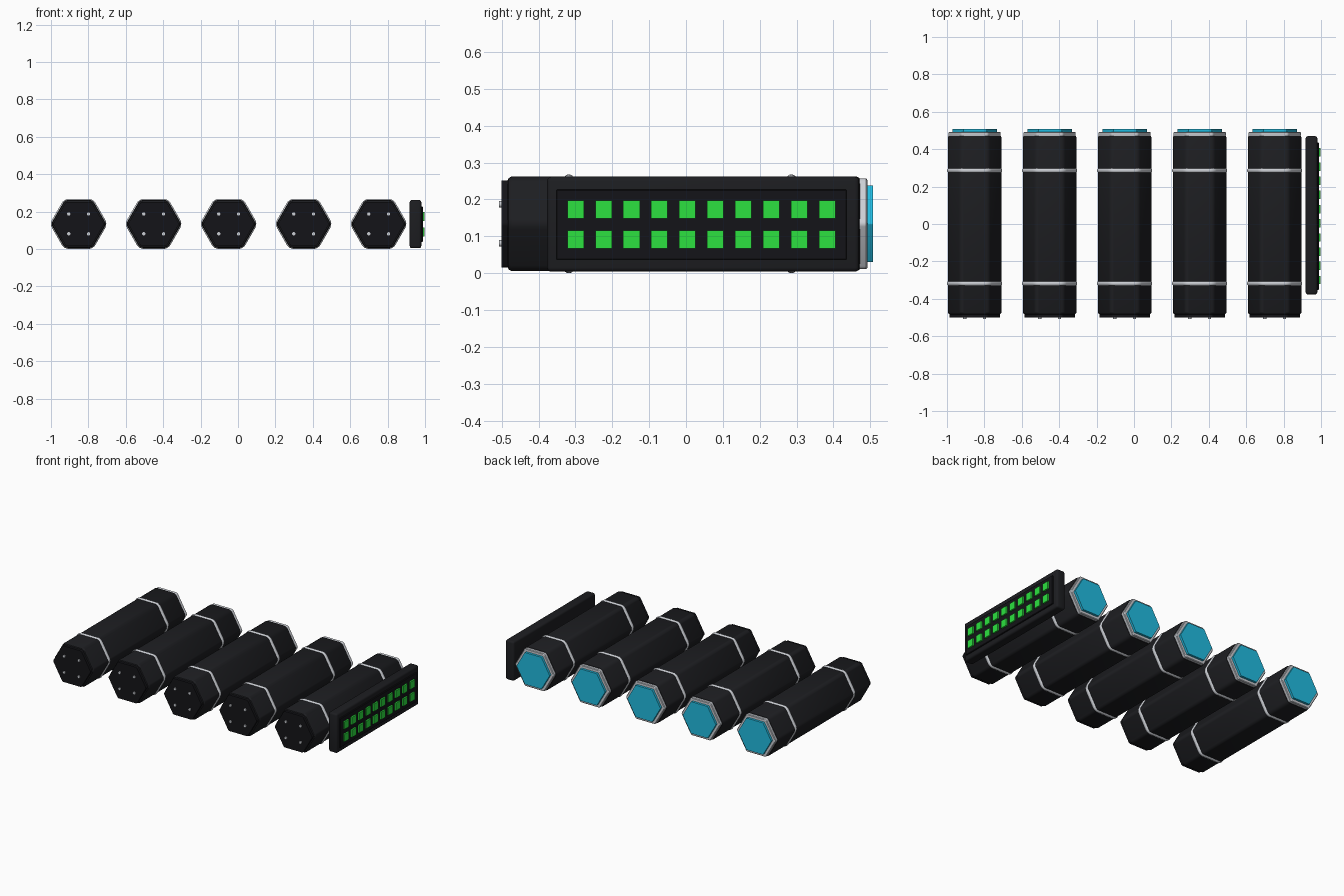
import bpy, bmesh
from math import cos, sin, radians, pi

if "Cube" in bpy.data.objects:
    bpy.data.objects.remove(bpy.data.objects["Cube"])

CZ = 0.134                                   # height of the tube axis
TUBE_X = [-0.852 + 0.401 * i for i in range(5)]


def material(name, rgb):
    m = bpy.data.materials.new(name)
    m.diffuse_color = (*rgb, 1)
    m.use_nodes = True
    m.node_tree.nodes["Principled BSDF"].inputs["Base Color"].default_value = m.diffuse_color
    return m


BLACK = material("black_plastic", (0.012, 0.0125, 0.015))
DARK = material("dark_plate", (0.007, 0.007, 0.009))
SILVER = material("silver", (0.6, 0.62, 0.66))
CYAN = material("cyan", (0.015, 0.5, 0.75))
GREEN = material("green_light", (0.025, 0.75, 0.05))


def finish(name, bm, mat):
    bmesh.ops.recalc_face_normals(bm, faces=bm.faces)
    mesh = bpy.data.meshes.new(name)
    bm.to_mesh(mesh)
    bm.free()
    mesh.materials.append(mat)
    ob = bpy.data.objects.new(name, mesh)
    bpy.context.collection.objects.link(ob)
    bpy.ops.object.select_all(action='DESELECT')
    ob.select_set(True)
    bpy.context.view_layer.objects.active = ob
    bpy.ops.object.shade_smooth_by_angle(angle=radians(30))
    return ob


def hexagon(apothem, fillet, steps=4):
    """Flat-topped hexagon with rounded corners, in x and z."""
    d = (apothem - fillet) / cos(pi / 6)
    pts = []
    for k in range(6):
        a = k * pi / 3
        for s in range(steps + 1):
            b = a - pi / 6 + s / steps * pi / 3
            pts.append((d * cos(a) + fillet * cos(b), d * sin(a) + fillet * sin(b)))
    return pts


def hex_loft(name, x, sections, fillet, mat):
    """Solid along y through (y, apothem) sections."""
    bm = bmesh.new()
    rings = [[bm.verts.new((x + px, y, CZ + pz)) for px, pz in hexagon(a, fillet)]
             for y, a in sections]
    n = len(rings[0])
    for r, q in zip(rings, rings[1:]):
        for i in range(n):
            j = (i + 1) % n
            bm.faces.new((r[i], r[j], q[j], q[i]))
    bm.faces.new(rings[0])
    bm.faces.new(rings[-1])
    return finish(name, bm, mat)


def box(name, lo, hi, mat, bevel=0.0, segments=2):
    bm = bmesh.new()
    bmesh.ops.create_cube(bm, size=1)
    for v in bm.verts:
        v.co = [(l + h) / 2 + c * (h - l) for l, h, c in zip(lo, hi, v.co)]
    if bevel:
        bmesh.ops.bevel(bm, geom=bm.edges[:], offset=bevel, segments=segments,
                        profile=0.5, affect='EDGES')
    return finish(name, bm, mat)


def pin(name, x, z):
    bpy.ops.mesh.primitive_cylinder_add(vertices=16, radius=0.009, depth=0.014,
                                        location=(x, -0.501, z), rotation=(pi / 2, 0, 0))
    ob = bpy.context.object
    ob.name = name
    ob.data.materials.append(SILVER)
    bpy.ops.object.shade_smooth_by_angle(angle=radians(30))


for n, x in enumerate(TUBE_X, 1):
    # main hexagonal tube with softened ends
    A = 0.128
    hex_loft(f"tube_body_{n}", x, [(-0.484, A - 0.010), (-0.481, A - 0.004), (-0.474, A),
                                   (0.464, A), (0.470, A - 0.003), (0.473, A - 0.008)],
             0.03, BLACK)
    # front end plate and its four contact pins
    hex_loft(f"front_plate_{n}", x, [(-0.501, 0.118), (-0.475, 0.118)], 0.012, DARK)
    for i, (sx, sz) in enumerate([(-1, -1), (1, -1), (1, 1), (-1, 1)], 1):
        pin(f"contact_pin_{n}_{i}", x + sx * 0.053, CZ + sz * 0.053)
    # rounded clamp bands
    for side, y in (("front", -0.318), ("rear", 0.286)):
        hex_loft(f"{side}_band_{n}", x,
                 [(y + 0.0125 * cos(t), 0.124 + 0.010 * sin(t))
                  for t in [pi - k * pi / 8 for k in range(9)]], 0.045, SILVER)
    # rear collar and coloured end cap
    hex_loft(f"rear_collar_{n}", x, [(0.466, 0.121), (0.474, 0.123), (0.489, 0.123),
                                     (0.492, 0.119)], 0.016, SILVER)
    hex_loft(f"rear_cap_{n}", x, [(0.485, 0.104), (0.507, 0.104)], 0.004, CYAN)

# indicator panel beside the last tube
box("panel_body", (0.918, -0.377, 0.004), (0.980, 0.470, 0.262), BLACK, 0.012, 3)
box("panel_plate", (0.970, -0.352, 0.037), (0.988, 0.436, 0.227), DARK, 0.002, 1)
for row, z in enumerate((0.091, 0.173), 1):
    for col in range(10):
        y = -0.2995 + 0.0758 * col
        box(f"light_{row}_{col + 1}", (0.982, y - 0.0225, z - 0.0245),
            (0.998, y + 0.0225, z + 0.0245), GREEN)
